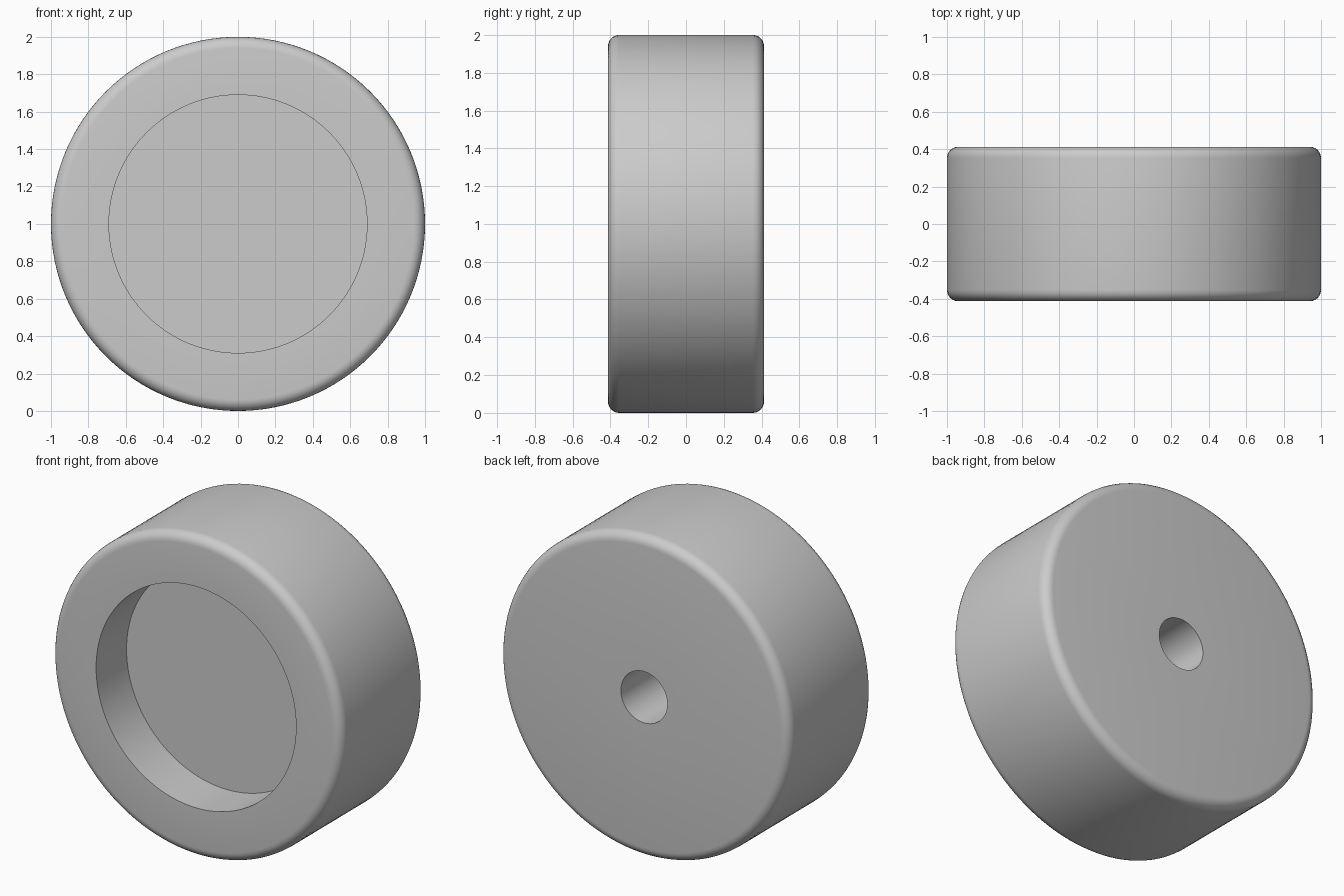
import bpy
import bmesh
import math
from mathutils import Matrix, Vector

cube = bpy.data.objects.get("Cube")
if cube:
    bpy.data.objects.remove(cube, do_unlink=True)

SEGMENTS = 128
RADIUS, HALF_DEPTH, FILLET = 1.0, 0.413, 0.06
RECESS_RADIUS, RECESS_DEPTH = 0.69, 0.30
BORE_RADIUS, BORE_DEPTH = 0.16, 0.45

# One plain grey for the whole wheel
grey = bpy.data.materials.new("light_grey")
grey.use_nodes = True
colour = (0.6, 0.6, 0.6, 1.0)
grey.diffuse_color = colour
grey.node_tree.nodes["Principled BSDF"].inputs["Base Color"].default_value = colour


def fillet(y, start, steps=6):
    """Quarter round of the outer rim as (radius, y) points."""
    for i in range(steps + 1):
        a = math.radians(start + 90 * i / steps)
        yield (RADIUS - FILLET + FILLET * math.cos(a), y + FILLET * math.sin(a))


# Half section from the recess floor, round the rim, to the bore floor
floor_y = -HALF_DEPTH + RECESS_DEPTH
bore_y = HALF_DEPTH - BORE_DEPTH
profile = [(0, floor_y), (RECESS_RADIUS, floor_y), (RECESS_RADIUS, -HALF_DEPTH)]
profile += fillet(-HALF_DEPTH + FILLET, -90)
profile += fillet(HALF_DEPTH - FILLET, 0)
profile += [(BORE_RADIUS, HALF_DEPTH), (BORE_RADIUS, bore_y), (0, bore_y)]

# Wheel body: spin the section about the y axis
bm = bmesh.new()
verts = [bm.verts.new((r, y, 0)) for r, y in profile]
edges = [bm.edges.new(pair) for pair in zip(verts, verts[1:])]
bmesh.ops.spin(bm, geom=verts + edges, cent=(0, 0, 0), axis=(0, 1, 0),
               angle=math.tau, steps=SEGMENTS, use_merge=True)
bmesh.ops.remove_doubles(bm, verts=bm.verts, dist=0.0001)
bmesh.ops.recalc_face_normals(bm, faces=bm.faces)
bmesh.ops.transform(bm, matrix=Matrix.Translation(Vector((0, 0, RADIUS))), verts=bm.verts)

mesh = bpy.data.meshes.new("wheel_body")
bm.to_mesh(mesh)
bm.free()
mesh.materials.append(grey)
wheel = bpy.data.objects.new("wheel_body", mesh)
bpy.context.collection.objects.link(wheel)

# Smooth round surfaces, crisp recess and bore edges
bpy.ops.object.select_all(action="DESELECT")
wheel.select_set(True)
bpy.context.view_layer.objects.active = wheel
bpy.ops.object.shade_smooth_by_angle(angle=math.radians(30))
